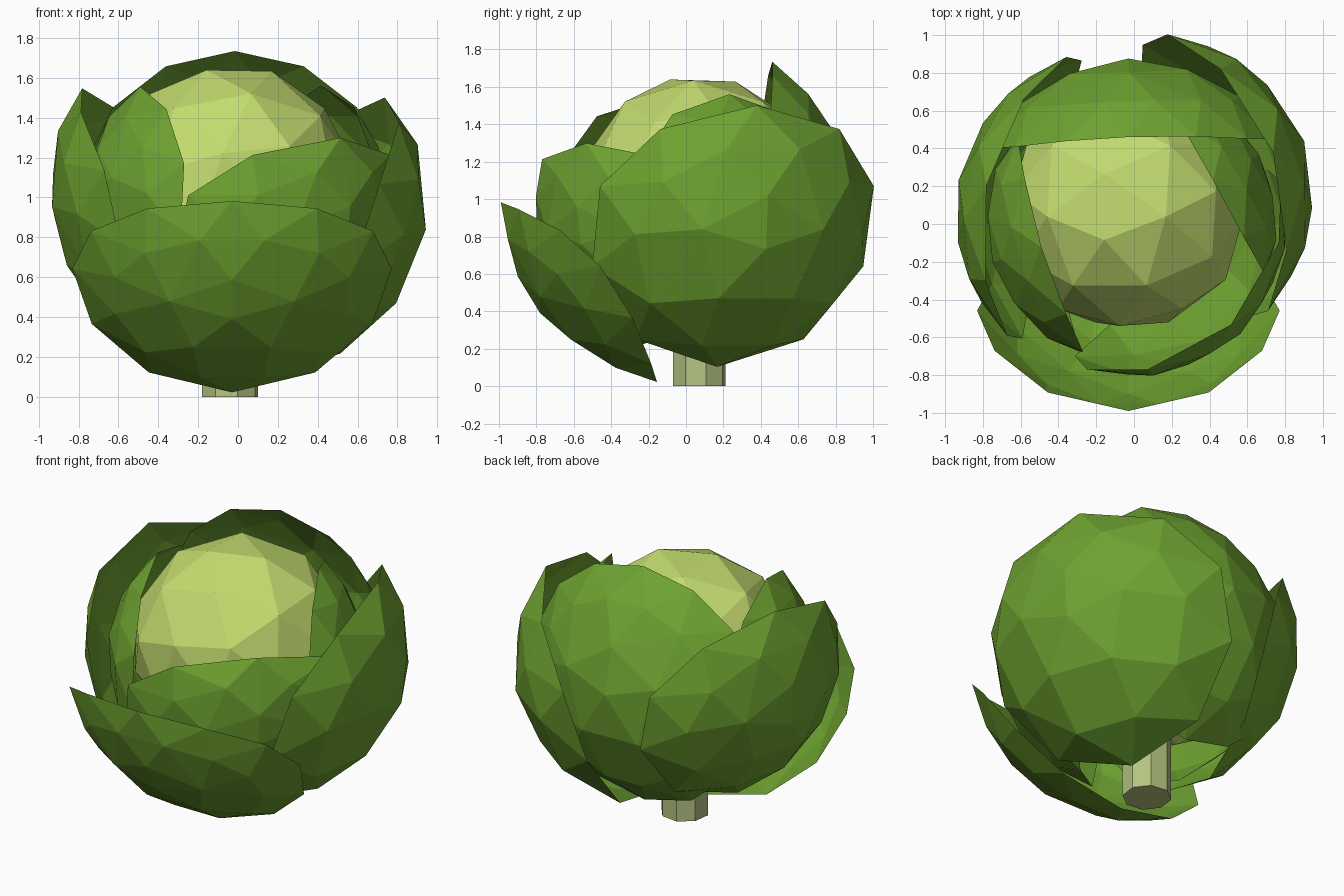
import bpy, bmesh
from math import sin, cos, radians, tau
from mathutils import Matrix, Vector

if "Cube" in bpy.data.objects:
    bpy.data.objects.remove(bpy.data.objects["Cube"])


def material(name, rgb):
    m = bpy.data.materials.new(name)
    m.use_nodes = True
    m.diffuse_color = (*rgb, 1)
    m.node_tree.nodes["Principled BSDF"].inputs["Base Color"].default_value = (*rgb, 1)
    return m


leaf_green = material("leaf green", (0.155, 0.36, 0.03))
heart_green = material("pale heart green", (0.55, 0.72, 0.16))
stem_green = material("dull stem green", (0.46, 0.55, 0.22))


def finish(name, bm, mat):
    mesh = bpy.data.meshes.new(name)
    bm.to_mesh(mesh)
    bm.free()
    mesh.materials.append(mat)
    obj = bpy.data.objects.new(name, mesh)
    bpy.context.collection.objects.link(obj)
    return obj


def leaf(name, centre, radius, az, el, up, side, down, points=10):
    """Faceted cupped leaf: an oval patch of a sphere reaching up, sideways and down by angles."""
    a, e = radians(az), radians(el)
    out = Vector((cos(e) * cos(a), cos(e) * sin(a), sin(e)))
    across = Vector((-sin(a), cos(a), 0))
    rise = out.cross(across)
    bm = bmesh.new()
    bm.verts.new(Vector(centre) + out * radius)
    rim = set()
    for count, part in ((5, 0.36), (points, 0.7), (points, 1.0)):
        for i in range(count):
            p = tau * (i + (0.5 if part == 0.7 else 0)) / count
            tall = up if cos(p) > 0 else down
            reach = across * side * sin(p) + rise * tall * cos(p)
            t = radians(part * reach.length)
            d = out * cos(t) + reach.normalized() * sin(t)
            v = bm.verts.new(Vector(centre) + d * radius)
            if part == 1.0:
                rim.add(v)
    # wrap the points, then open the inner side
    bmesh.ops.convex_hull(bm, input=bm.verts[:])
    inner = [f for f in bm.faces if all(v in rim for v in f.verts)]
    bmesh.ops.delete(bm, geom=inner, context="FACES")
    return finish(name, bm, leaf_green)


# Outer leaves
leaf("front_outer_leaf", (-0.03, 0, 1.0), 0.99, -90, -38, 37, 54, 43, points=12)
leaf("left_outer_leaf", (0.08, 0.14, 0.975), 0.875, 20, -16, 53, 68, 69)
leaf("right_outer_leaf", (-0.06, 0.05, 1.05), 0.89, 168, -12, 46, 62, 50)
leaf("back_outer_leaf", (0, -0.01, 0.98), 0.89, 92, 5, 53, 60, 64, points=14)

# Inner leaves
leaf("front_inner_leaf", (0, 0, 0.97), 0.81, -46, -15, 39, 66, 52)
leaf("right_inner_leaf", (-0.02, 0.02, 0.97), 0.765, 197, 5, 45, 54, 60)
leaf("left_inner_leaf", (0, 0, 0.97), 0.76, 29, 5, 46, 50, 55)

# Heart
bm = bmesh.new()
turn = (Matrix.Rotation(radians(-11), 4, "Y") @ Matrix.Rotation(radians(14), 4, "X")
        @ Matrix.Rotation(radians(90), 4, "Z"))
bmesh.ops.create_icosphere(bm, subdivisions=2, radius=0.64,
                           matrix=Matrix.Translation((-0.04, 0.07, 1.03)) @ turn)
finish("heart", bm, heart_green)

# Stem
bm = bmesh.new()
bmesh.ops.create_cone(bm, cap_ends=True, segments=8, radius1=0.145, radius2=0.145, depth=0.5,
                      matrix=Matrix.Translation((-0.04, 0.07, 0.25)) @ Matrix.Rotation(tau / 24, 4, "Z"))
finish("stem", bm, stem_green)
